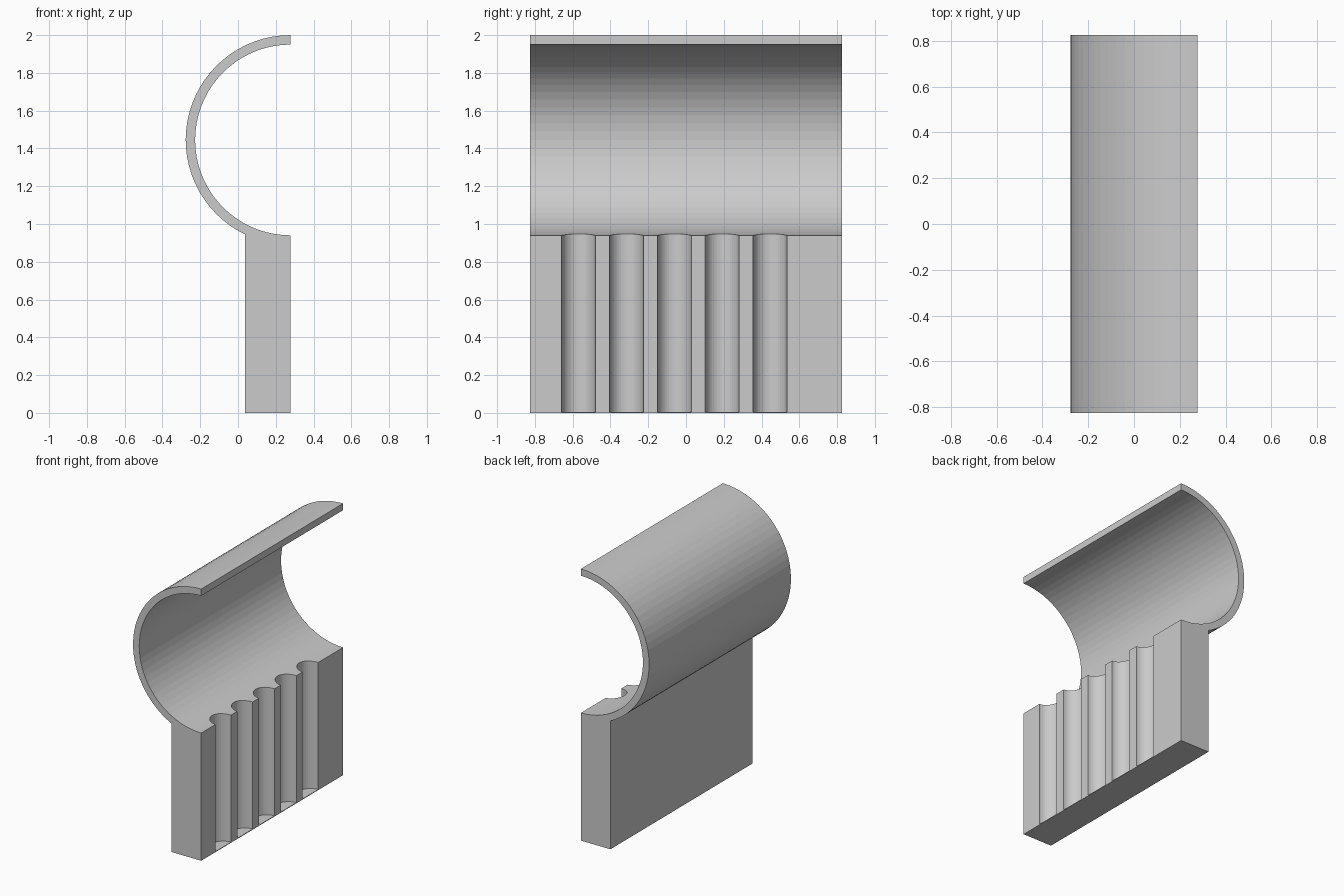
import bpy, bmesh, math

if "Cube" in bpy.data.objects:
    bpy.data.objects.remove(bpy.data.objects["Cube"])

X_EDGE, X_BACK = 0.278, 0.038      # open side and rear of the block
HALF_Y = 0.825
CZ, R_OUT, R_IN = 1.445, 0.555, 0.505
STEPS = 36


def arc(r, a0, a1, n):
    """Points on the channel arc, angles in degrees."""
    angles = [math.radians(a0 + (a1 - a0) * i / n) for i in range(n + 1)]
    return [(X_EDGE + r * math.cos(a), CZ + r * math.sin(a)) for a in angles]


def add_mesh(name, bm):
    bmesh.ops.recalc_face_normals(bm, faces=bm.faces)
    mesh = bpy.data.meshes.new(name)
    bm.to_mesh(mesh)
    bm.free()
    obj = bpy.data.objects.new(name, mesh)
    bpy.context.collection.objects.link(obj)
    return obj


# Side profile: half-round channel running into an upright block
meet = 180 + math.degrees(math.acos((X_EDGE - X_BACK) / R_OUT))
profile = arc(R_OUT, 90, meet, 31)
profile += [(X_BACK, 0), (X_EDGE, 0)]
profile += arc(R_IN, 270, 90, STEPS)

bm = bmesh.new()
face = bm.faces.new([bm.verts.new((x, -HALF_Y, z)) for x, z in profile])
ext = bmesh.ops.extrude_face_region(bm, geom=[face])
new_verts = [v for v in ext["geom"] if isinstance(v, bmesh.types.BMVert)]
bmesh.ops.translate(bm, verts=new_verts, vec=(0, 2 * HALF_Y, 0))
body = add_mesh("channel_holder", bm)

# Five upright half-round grooves, leaving a thin floor
bm = bmesh.new()
for i in range(5):
    made = bmesh.ops.create_cone(bm, cap_ends=True, segments=40,
                                 radius1=0.09, radius2=0.09, depth=1.2)
    bmesh.ops.translate(bm, verts=made["verts"],
                        vec=(X_EDGE, -0.569 + 0.2535 * i, 0.605))
cutter = add_mesh("groove_cutter", bm)
cutter.hide_render = True
cutter.hide_set(True)

cut = body.modifiers.new("grooves", 'BOOLEAN')
cut.operation = 'DIFFERENCE'
cut.solver = 'EXACT'
cut.object = cutter
